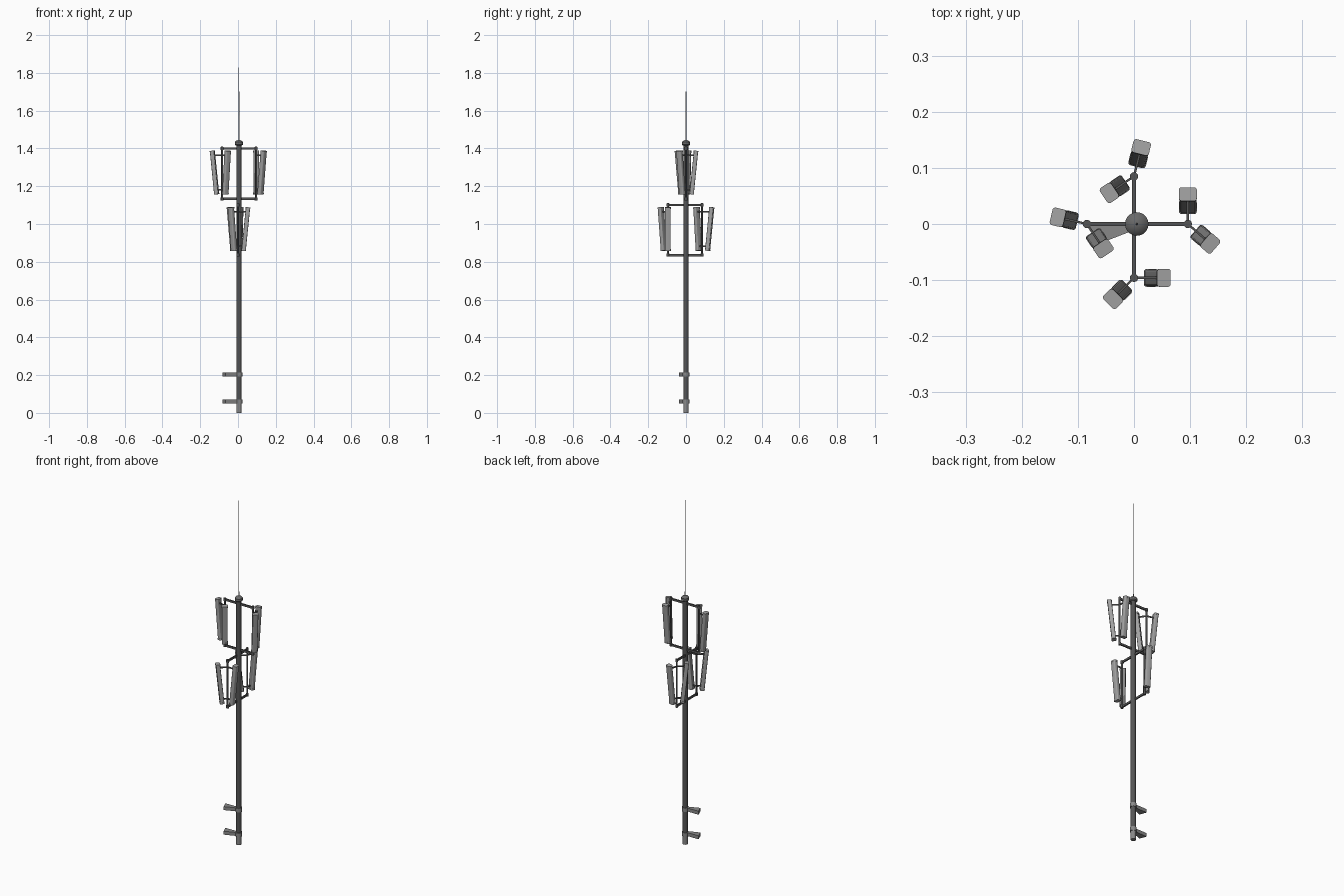
import bpy, bmesh
from math import radians, cos, sin, pi
from mathutils import Vector, Matrix

if "Cube" in bpy.data.objects:
    bpy.data.objects.remove(bpy.data.objects["Cube"])

PX = 0.005  # mast axis


def grey(name, v):
    m = bpy.data.materials.new(name)
    m.diffuse_color = (v, v, v, 1)
    m.use_nodes = True
    m.node_tree.nodes["Principled BSDF"].inputs["Base Color"].default_value = m.diffuse_color
    return m


DARK = grey("dark_steel", 0.09)
MID = grey("galvanised_steel", 0.25)
SHELL = grey("panel_shell", 0.36)


def finish(name, bm, mat, smooth=True):
    bmesh.ops.recalc_face_normals(bm, faces=bm.faces)
    me = bpy.data.meshes.new(name)
    bm.to_mesh(me)
    bm.free()
    me.materials.append(mat)
    ob = bpy.data.objects.new(name, me)
    bpy.context.collection.objects.link(ob)
    if smooth:
        bpy.context.view_layer.objects.active = ob
        ob.select_set(True)
        bpy.ops.object.shade_smooth_by_angle(angle=radians(35))
        ob.select_set(False)
    return ob


def lathe(name, profile, x, y, mat, n=20):
    """Revolve (radius, z) points around a vertical axis."""
    bm = bmesh.new()
    rings = [[bm.verts.new((x + r * cos(2 * pi * i / n), y + r * sin(2 * pi * i / n), z))
              for i in range(n)] for r, z in profile]
    for a, b in zip(rings, rings[1:]):
        for i in range(n):
            bm.faces.new((a[i], a[(i + 1) % n], b[(i + 1) % n], b[i]))
    bm.faces.new(rings[0])
    bm.faces.new(rings[-1])
    return finish(name, bm, mat)


def beam(name, a, b, width, height):
    """Horizontal box beam between two points."""
    a, b = Vector(a), Vector(b)
    bm = bmesh.new()
    bmesh.ops.create_cube(bm, size=1)
    rot = (b - a).to_track_quat('X', 'Z').to_matrix().to_4x4()
    bm.transform(Matrix.Translation((a + b) / 2) @ rot @
                 Matrix.Diagonal(((b - a).length, width, height, 1)))
    return finish(name, bm, DARK, False)


def rounded_box(bm, size, z, radius):
    made = bmesh.ops.create_cube(bm, size=1)['verts']
    for v in made:
        v.co = Vector((v.co.x * size[0], v.co.y * size[1], v.co.z * size[2] + z))
    edges = [e for e in bm.edges if e.verts[0] in made and
             abs(e.verts[0].co.z - e.verts[1].co.z) > 1e-4]
    bmesh.ops.bevel(bm, geom=edges, offset=radius, segments=3, profile=0.5, affect='EDGES')


def panel(tag, px, py, zc, ang):
    """Tilted panel antenna with end caps and two brackets to its pipe."""
    place = (Matrix.Translation((px, py, zc)) @ Matrix.Rotation(ang, 4, 'Z') @
             Matrix.Translation((0.0415, 0, 0)) @ Matrix.Rotation(radians(5.8), 4, 'Y'))
    bm = bmesh.new()
    rounded_box(bm, (0.023, 0.030, 0.218), 0, 0.005)
    for s in (-1, 1):
        rounded_box(bm, (0.0245, 0.032, 0.009), s * 0.1115, 0.005)
    bm.transform(place)
    ob = finish("panel_antenna_" + tag, bm, SHELL)
    # the side facing the pipe is a darker back plate
    ob.data.materials.append(MID)
    inward = place.to_3x3() @ Vector((-1, 0, 0))
    for p in ob.data.polygons:
        if p.normal.dot(inward) > 0.8:
            p.material_index = 1
    d = Vector((cos(ang), sin(ang), 0))
    for label, dz, reach in (("upper", 0.092, 0.042), ("lower", -0.092, 0.024)):
        p = Vector((px, py, zc + dz))
        beam(f"panel_bracket_{label}_{tag}", p, p + d * reach, 0.004, 0.008)


# mast with lighter foot and cap
lathe("mast_foot", [(0.014, 0), (0.014, 0.05)], PX, 0, MID)
lathe("mast", [(0.014, 0.05), (0.014, 1.425)], PX, 0, DARK)
lathe("mast_cap", [(0.015, 1.415), (0.021, 1.420), (0.021, 1.434), (0.016, 1.440),
                   (0.009, 1.443), (0.004, 1.445)], PX, 0, grey("cap_grey", 0.14))

# tapering whip antenna
lathe("whip_antenna", [(0.0026, 1.44), (0.0020, 1.70), (0.0012, 1.702), (0.0008, 2.0)],
      PX, 0, MID, 8)

# two crossing frames: pipes at each end joined by arms
frames = {
    "upper": (1.40, 1.133, [(-0.084, 0, (167, -56)), (0.096, 0, (90, -41))]),
    "lower": (1.10, 0.835, [(0, 0.085, (76, 214)), (0, -0.096, (0, 225))]),
}
for level, (top, bottom, pipes) in frames.items():
    ends = [(x, y) for x, y, _ in pipes]
    for label, z in (("top", top), ("bottom", bottom)):
        beam(f"{level}_frame_arm_{label}", (*ends[0], z), (*ends[1], z), 0.007, 0.012)
        for i, (x, y) in enumerate(ends):
            lathe(f"{level}_pipe_clamp_{label}_{i}",
                  [(0.0075, z - 0.008), (0.0075, z + 0.008)], x, y, DARK, 12)
    for i, (x, y, angles) in enumerate(pipes):
        lathe(f"{level}_pipe_{i}", [(0.0052, bottom - 0.008), (0.0052, top + 0.010)], x, y, DARK, 12)
        for j, a in enumerate(angles):
            panel(f"{level}_{i}{j}", x, y, (top + bottom) / 2 + 0.006, radians(a))

# flared wall brackets with collars near the foot
outline = [(0.004, 0.004), (-0.083, 0.003), (-0.067, -0.037), (0.0, -0.011)]
for label, z in (("low", 0.060), ("high", 0.203)):
    bm = bmesh.new()
    f = bm.faces.new([bm.verts.new((x, y, z - 0.010)) for x, y in outline])
    ext = bmesh.ops.extrude_face_region(bm, geom=[f])['geom']
    bmesh.ops.translate(bm, vec=(0, 0, 0.020),
                        verts=[v for v in ext if isinstance(v, bmesh.types.BMVert)])
    finish("wall_bracket_" + label, bm, MID, False)
    lathe("wall_bracket_collar_" + label, [(0.018, z - 0.011), (0.018, z + 0.011)], PX, 0, MID)
